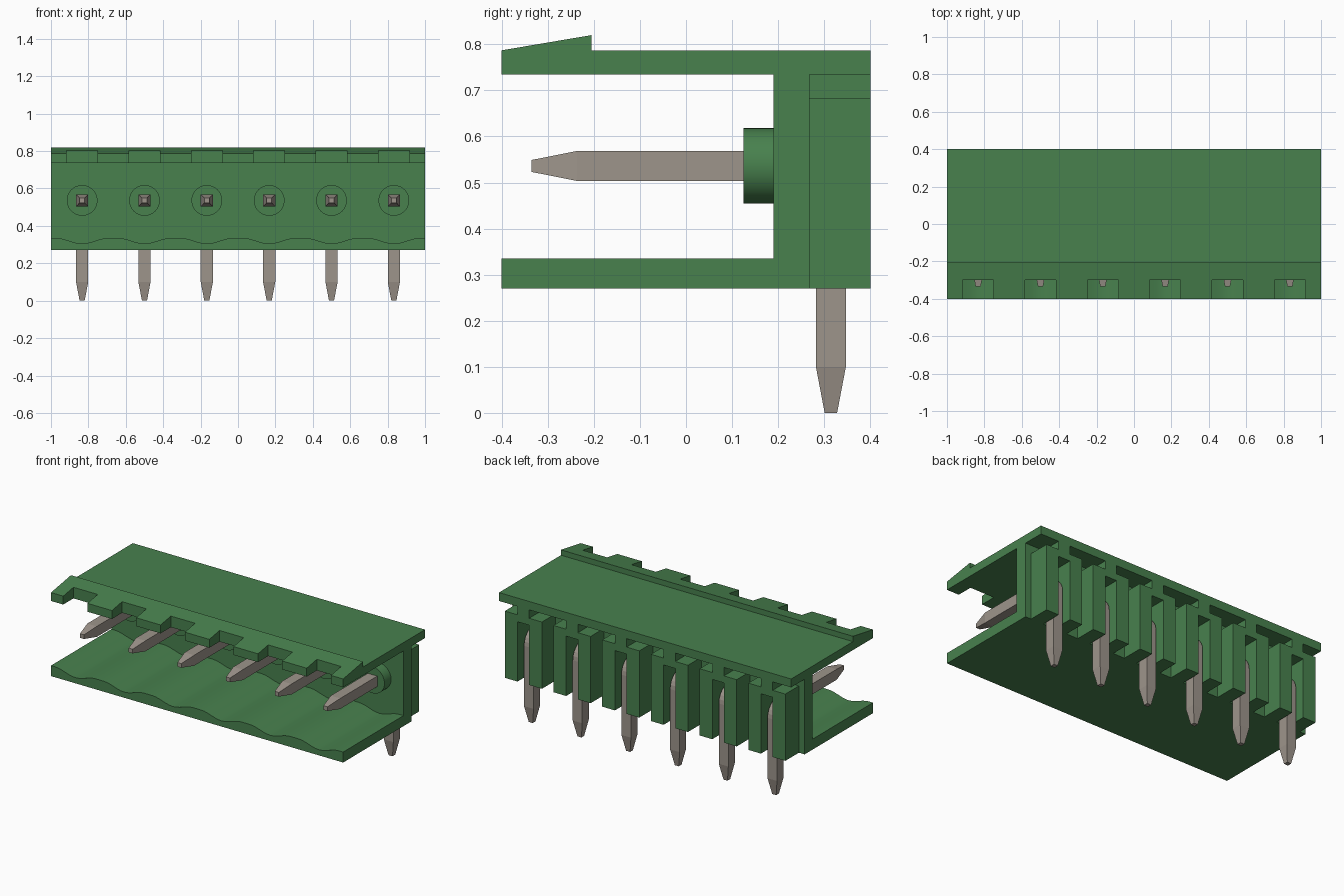
import bpy, bmesh, math
from mathutils import Vector

old = bpy.data.objects.get("Cube")
if old:
    bpy.data.objects.remove(old, do_unlink=True)


def material(name, rgb):
    m = bpy.data.materials.new(name)
    m.use_nodes = True
    m.diffuse_color = (*rgb, 1)
    m.node_tree.nodes["Principled BSDF"].inputs["Base Color"].default_value = (*rgb, 1)
    return m


GREEN = material("housing green", (0.065, 0.220, 0.076))
METAL = material("pin metal", (0.34, 0.30, 0.26))

PITCH = 1 / 3
PIN_X = [(i - 2.5) * PITCH for i in range(6)]
PIN_Z = 0.536
HALF = 0.0325  # half the pin thickness


def finish(name, bm, mat, smooth=False):
    bmesh.ops.recalc_face_normals(bm, faces=bm.faces)
    me = bpy.data.meshes.new(name)
    bm.to_mesh(me)
    bm.free()
    me.materials.append(mat)
    ob = bpy.data.objects.new(name, me)
    bpy.context.collection.objects.link(ob)
    if smooth:
        bpy.ops.object.select_all(action='DESELECT')
        ob.select_set(True)
        bpy.context.view_layer.objects.active = ob
        bpy.ops.object.shade_smooth_by_angle(angle=math.radians(30))
    return ob


def prism(name, points, axis, start, end, mat, smooth=False):
    """Extrude a 2D outline (other two axes in order) along an axis."""
    bm = bmesh.new()
    verts = []
    for p in points:
        co = list(p)
        co.insert(axis, start)
        verts.append(bm.verts.new(co))
    face = bm.faces.new(verts)
    out = bmesh.ops.extrude_face_region(bm, geom=[face])
    shift = Vector((0, 0, 0))
    shift[axis] = end - start
    bmesh.ops.translate(bm, vec=shift,
                        verts=[g for g in out["geom"] if isinstance(g, bmesh.types.BMVert)])
    return finish(name, bm, mat, smooth)


def box(name, x0, x1, y0, y1, z0, z1, mat):
    return prism(name, [(x0, y0), (x1, y0), (x1, y1), (x0, y1)], 2, z0, z1, mat)


# Top plate with a sloped latch lip
top = prism("top_plate", [(-0.4, 0.735), (0.4, 0.735), (0.4, 0.787),
                          (-0.205, 0.787), (-0.205, 0.82), (-0.4, 0.787)],
            0, -1, 1, GREEN)

# Notches in the lip, one over each pin
for x in PIN_X:
    cutter = box("notch_cutter", x - 0.083, x + 0.083, -0.5, -0.3, 0.6, 0.9, GREEN)
    cutter.hide_render = True
    mod = top.modifiers.new("notch", 'BOOLEAN')
    mod.operation = 'DIFFERENCE'
    mod.solver = 'EXACT'
    mod.object = cutter
    bpy.context.view_layer.objects.active = top
    bpy.ops.object.modifier_apply(modifier=mod.name)
    bpy.data.objects.remove(cutter, do_unlink=True)

# Rear wall
box("rear_wall", -1, 1, 0.19, 0.268, 0.27, 0.735, GREEN)

# Bottom plate, scooped along each pin
outline = [(1, 0.27), (-1, 0.27), (-1, 0.335)]
for x in PIN_X:
    for k in range(13):
        t = k / 6 - 1
        outline.append((x + 0.14 * t, 0.335 - 0.015 * (1 + math.cos(math.pi * t))))
outline.append((1, 0.335))
prism("bottom_plate", outline, 1, -0.4, 0.19, GREEN, smooth=True)


def pin_path():
    """Side outline of the bent pin, as (y, z)."""
    top_z, low_z = PIN_Z + HALF, PIN_Z - HALF
    back, front = 0.347, 0.282
    cy, cz = 0.252, 0.473  # bend centre
    arc = [math.radians(90 - 15 * k) for k in range(7)]
    outer = [(cy + (back - cy) * math.cos(a), cz + (top_z - cz) * math.sin(a)) for a in arc]
    inner = [(cy + (front - cy) * math.cos(a), cz + (low_z - cz) * math.sin(a)) for a in arc]
    up = [(-0.335, PIN_Z + 0.013), (-0.237, top_z)] + outer + [(back, 0.1), (0.328, 0)]
    down = [(-0.335, PIN_Z - 0.013), (-0.237, low_z)] + inner + [(front, 0.1), (0.301, 0)]
    return up, down


def bent_pin(name, x):
    """Square wire swept through the bend with both tips tapered."""
    bm = bmesh.new()
    up, down = pin_path()
    rings = []
    for i, (u, d) in enumerate(zip(up, down)):
        w = 0.0135 if i in (0, len(up) - 1) else HALF
        rings.append([bm.verts.new(c) for c in ((x - w, *u), (x + w, *u),
                                                (x + w, *d), (x - w, *d))])
    for a, b in zip(rings, rings[1:]):
        for k in range(4):
            n = (k + 1) % 4
            bm.faces.new((a[k], a[n], b[n], b[k]))
    bm.faces.new(rings[0])
    bm.faces.new(rings[-1])
    finish(name, bm, METAL)


for i, x in enumerate(PIN_X, 1):
    bent_pin(f"pin_{i}", x)

    # Round collar at the pin's root
    ring = [(x + 0.082 * math.cos(a), PIN_Z + 0.082 * math.sin(a))
            for a in (math.tau * k / 40 for k in range(40))]
    prism(f"pin_collar_{i}", ring, 1, 0.125, 0.19, GREEN, smooth=True)

    # Slotted rear block with a narrow neck up to the top plate
    half = [(0.04, 0.64), (0.04, 0.27), (0.127, 0.27), (0.127, 0.683),
            (0.04, 0.683), (0.04, 0.735)]
    block = [(x + a, z) for a, z in half] + [(x - a, z) for a, z in reversed(half)]
    prism(f"rear_block_{i}", block, 1, 0.268, 0.4, GREEN)
